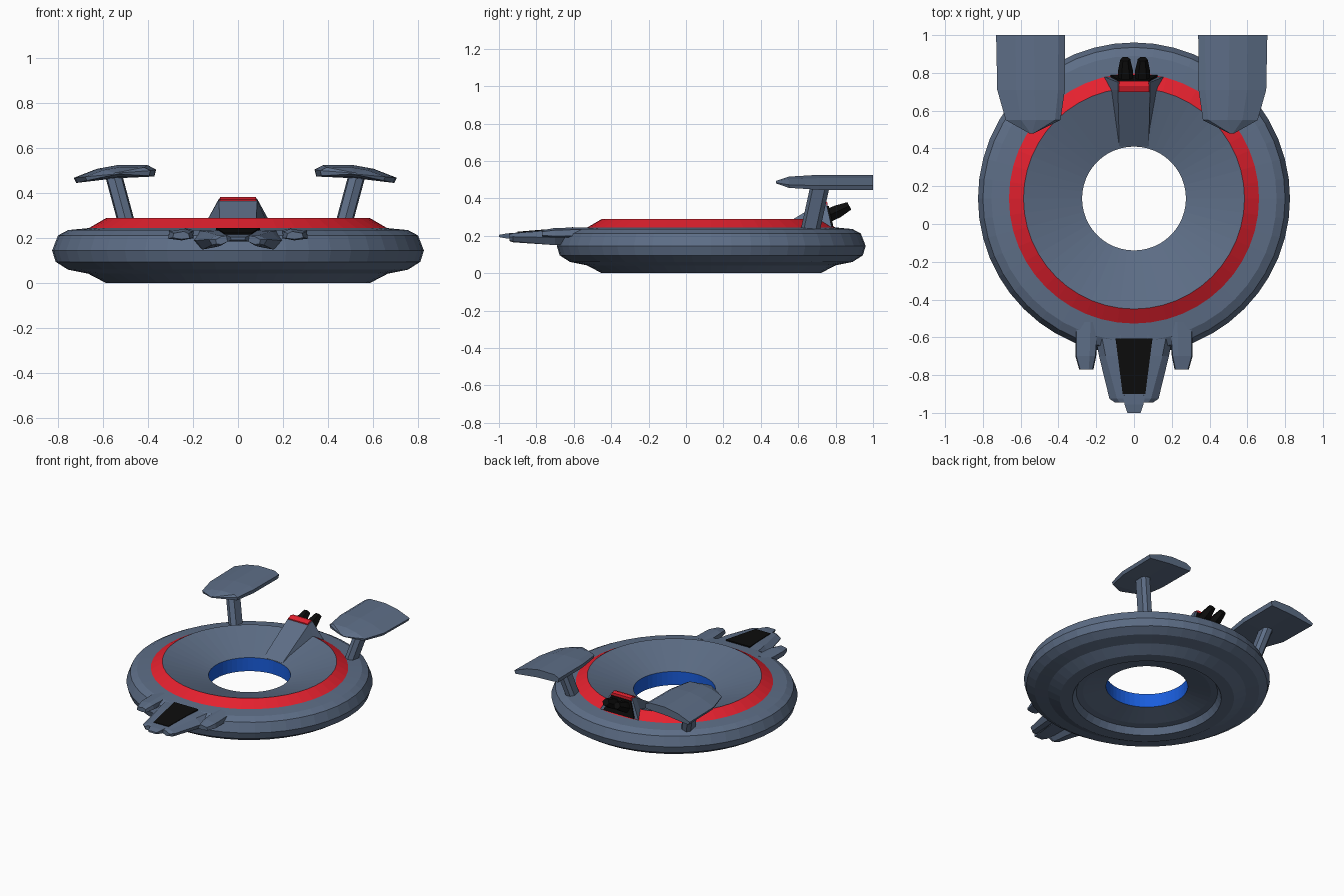
import bpy, bmesh, math

CY = 0.135       # ring centre along y
MX = -0.012      # mirror plane of the tail wings


def material(name, rgb):
    m = bpy.data.materials.new(name)
    m.diffuse_color = (*rgb, 1)
    return m


GREY = material("slate", (0.11, 0.155, 0.24))
RED = material("red", (0.78, 0.015, 0.028))
BLUE = material("blue", (0.01, 0.11, 0.72))
BLACK = material("black", (0.004, 0.004, 0.004))


def finish(name, bm, mats):
    bmesh.ops.recalc_face_normals(bm, faces=bm.faces)
    me = bpy.data.meshes.new(name)
    bm.to_mesh(me)
    bm.free()
    for m in mats:
        me.materials.append(m)
    ob = bpy.data.objects.new(name, me)
    bpy.context.collection.objects.link(ob)
    return ob


def loft(name, rings, mat=GREY):
    """Skin a list of equal-length point rings and cap both ends."""
    bm = bmesh.new()
    rows = [[bm.verts.new(p) for p in r] for r in rings]
    n = len(rows[0])
    for a, b in zip(rows, rows[1:]):
        for i in range(n):
            j = (i + 1) % n
            bm.faces.new((a[i], a[j], b[j], b[i]))
    bm.faces.new(rows[0])
    bm.faces.new(rows[-1])
    return finish(name, bm, [mat])


def pair(name, rings, mat=GREY, plane=0.0):
    """Loft the +x part and its mirror image."""
    loft(name + "_right", rings, mat)
    loft(name + "_left", [[(2 * plane - x, y, z) for x, y, z in r] for r in rings], mat)


def section(y, pts):
    return [(x, y, z) for x, z in pts]


def sym(y, half):
    """Symmetric section from right-hand points."""
    return section(y, half + [(-x, z) for x, z in reversed(half)])


# Ring hull: closed lathe profile, one material per band
profile = [(0.275, 0.19), (0.585, 0.29), (0.662, 0.245), (0.755, 0.236),
           (0.80, 0.212), (0.826, 0.145), (0.81, 0.095), (0.755, 0.06),
           (0.665, 0.042), (0.585, 0.0), (0.50, 0.0), (0.475, 0.045),
           (0.43, 0.05), (0.275, 0.09)]
bands = {1: 1, len(profile) - 1: 2}
bm = bmesh.new()
SEG = 48
cols = []
for s in range(SEG):
    a = 2 * math.pi * s / SEG
    cols.append([bm.verts.new((r * math.cos(a), CY + r * math.sin(a), z)) for r, z in profile])
for s in range(SEG):
    a, b = cols[s], cols[(s + 1) % SEG]
    for i in range(len(profile)):
        j = (i + 1) % len(profile)
        f = bm.faces.new((a[i], a[j], b[j], b[i]))
        f.material_index = bands.get(i, 0)
finish("ring_hull", bm, [GREY, RED, BLUE])

# Cockpit: cheek lobes, centre nose, black canopy, side pods
pair("cockpit_cheek", [
    section(-0.55, [(0.07, 0.24), (0.18, 0.235), (0.215, 0.195), (0.17, 0.15), (0.10, 0.16), (0.06, 0.20)]),
    section(-0.70, [(0.07, 0.235), (0.15, 0.23), (0.185, 0.19), (0.155, 0.15), (0.10, 0.16), (0.06, 0.20)]),
    section(-0.925, [(0.05, 0.215), (0.09, 0.213), (0.13, 0.195), (0.115, 0.17), (0.08, 0.165), (0.045, 0.185)]),
    section(-0.945, [(0.05, 0.21), (0.075, 0.207), (0.10, 0.193), (0.095, 0.175), (0.075, 0.172), (0.045, 0.185)])])
loft("cockpit_nose", [
    sym(-0.55, [(0.06, 0.19), (0.09, 0.238)]),
    sym(-0.90, [(0.05, 0.185), (0.06, 0.217)]),
    sym(-0.955, [(0.045, 0.185), (0.05, 0.213)]),
    sym(-1.0, [(0.03, 0.193), (0.035, 0.205)])])
loft("canopy", [
    sym(-0.605, [(0.098, 0.225), (0.098, 0.246)]),
    sym(-0.90, [(0.06, 0.208), (0.06, 0.222)])], BLACK)
pair("side_pod", [
    section(-0.52, [(0.19, 0.20), (0.19, 0.235), (0.23, 0.245), (0.305, 0.235), (0.31, 0.20), (0.25, 0.19)]),
    section(-0.70, [(0.20, 0.20), (0.205, 0.23), (0.235, 0.242), (0.305, 0.23), (0.31, 0.198), (0.25, 0.19)]),
    section(-0.77, [(0.215, 0.20), (0.22, 0.22), (0.24, 0.23), (0.285, 0.222), (0.29, 0.202), (0.25, 0.195)])])

# Tail engine housing rising out of the bowl
loft("engine_housing", [
    sym(0.41, [(0.08, 0.16), (0.078, 0.193)]),
    sym(0.71, [(0.15, 0.22), (0.085, 0.37)]),
    [(0.17, 0.785, 0.22), (0.085, 0.75, 0.375), (-0.085, 0.75, 0.375), (-0.17, 0.785, 0.22)]])
loft("engine_red_cap", [
    sym(0.70, [(0.084, 0.355), (0.08, 0.372)]),
    sym(0.73, [(0.086, 0.36), (0.08, 0.383)]),
    sym(0.756, [(0.086, 0.36), (0.075, 0.379)])], RED)
loft("engine_back_plate", [
    [(0.125, 0.755, 0.25), (0.08, 0.735, 0.36), (-0.08, 0.735, 0.36), (-0.125, 0.755, 0.25)],
    [(0.125, 0.788, 0.25), (0.08, 0.763, 0.36), (-0.08, 0.763, 0.36), (-0.125, 0.788, 0.25)]], BLACK)


def nozzle_ring(cx, cy, cz, r):
    tilt = math.radians(28)
    out = []
    for k in range(6):
        a = math.tau * k / 6
        u = r * math.sin(a)
        out.append((cx + r * math.cos(a), cy - u * math.sin(tilt), cz + u * math.cos(tilt)))
    return out


# Twin exhaust nozzles
pair("exhaust_nozzle", [nozzle_ring(0.045, 0.72, 0.29, 0.042),
                        nozzle_ring(0.045, 0.81, 0.33, 0.040),
                        nozzle_ring(0.046, 0.873, 0.36, 0.026)], BLACK)


def wing_section(y, x0, x1, k, zc=0.487):
    """Drooping aerofoil: normalised x, top and bottom heights, k = thickness."""
    top = [(0.0, 0.505), (0.10, 0.524), (0.45, 0.526), (0.72, 0.508), (1.0, 0.468)]
    bot = [(0.97, 0.446), (0.50, 0.466), (0.02, 0.474)]
    return section(y, [(x0 + t * (x1 - x0), zc + (z - zc) * k) for t, z in top + bot])


# Tail wings and their struts, mirrored
pair("tail_wing", [wing_section(0.48, 0.505, 0.53, 0.15),
                   wing_section(0.55, 0.365, 0.655, 0.75),
                   wing_section(0.71, 0.342, 0.70, 1.0),
                   wing_section(1.0, 0.34, 0.706, 1.0)], GREY, MX)


def strut_ring(cx, cy, z):
    shape = [(0.042, 0.03), (0.02, 0.055), (-0.02, 0.055),
             (-0.042, 0.03), (-0.035, -0.04), (0, -0.058), (0.035, -0.04)]
    return [(cx + 0.92 * dx, cy + 0.92 * dy, z) for dx, dy in shape]


pair("wing_strut", [strut_ring(0.46, 0.665, 0.225), strut_ring(0.53, 0.722, 0.485)], GREY, MX)
